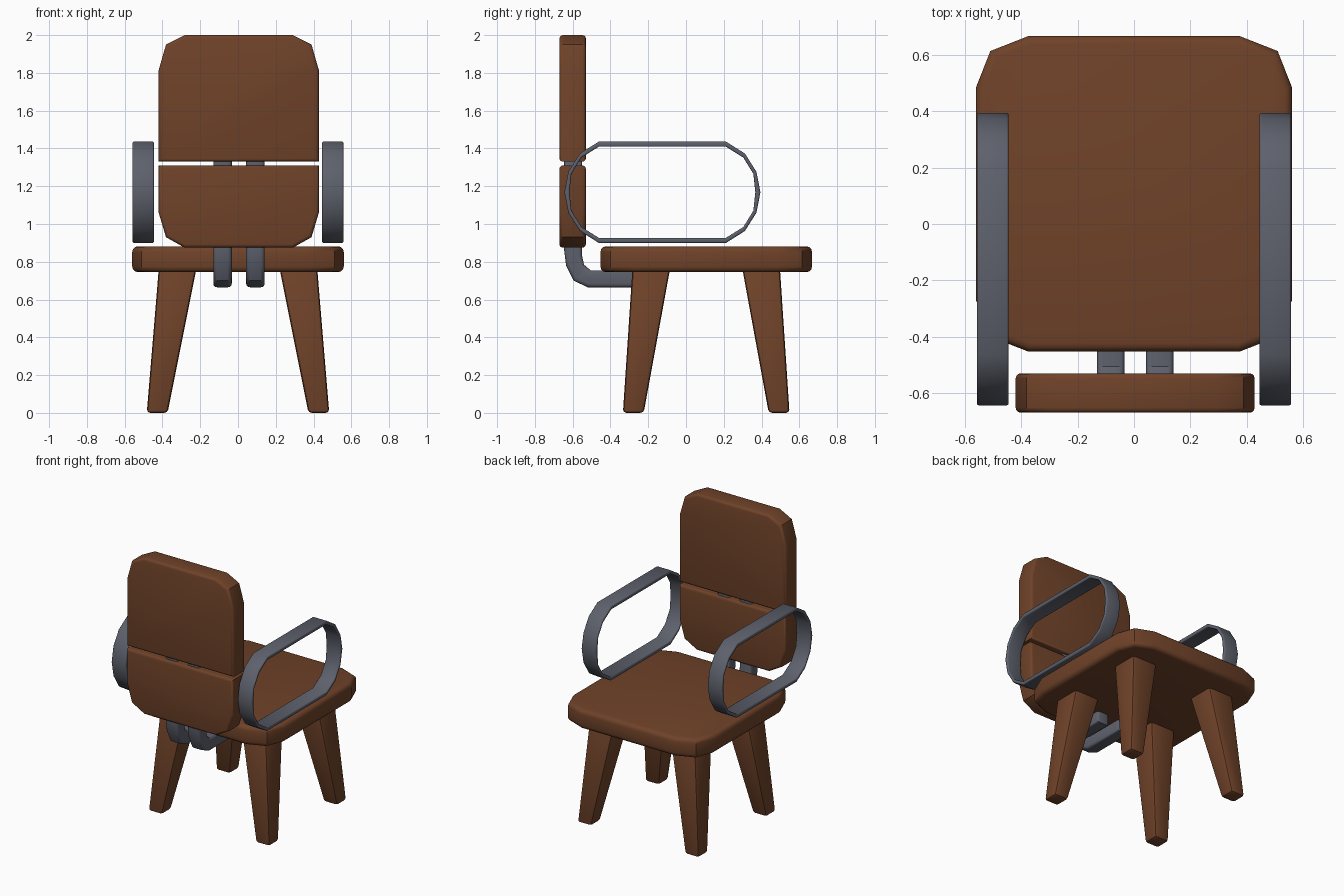
import bpy, bmesh
from mathutils import Vector

if "Cube" in bpy.data.objects:
    bpy.data.objects.remove(bpy.data.objects["Cube"])


def material(name, rgb):
    m = bpy.data.materials.new(name)
    m.diffuse_color = (*rgb, 1)
    m.use_nodes = True
    m.node_tree.nodes["Principled BSDF"].inputs["Base Color"].default_value = m.diffuse_color
    return m


WOOD = material("wood", (0.16, 0.055, 0.022))
METAL = material("metal", (0.11, 0.12, 0.15))


def finish(bm, name, mat):
    bmesh.ops.recalc_face_normals(bm, faces=bm.faces)
    me = bpy.data.meshes.new(name)
    bm.to_mesh(me)
    bm.free()
    ob = bpy.data.objects.new(name, me)
    bpy.context.collection.objects.link(ob)
    me.materials.append(mat)
    bpy.ops.object.select_all(action='DESELECT')
    ob.select_set(True)
    bpy.context.view_layer.objects.active = ob
    bpy.ops.object.shade_smooth_by_angle(angle=0.6)
    return ob


def extrude(name, mat, outline, axis, lo, hi, bevel, hole=None):
    """Extrude a 2D outline along an axis and round the rims of both caps."""
    bm = bmesh.new()

    def loop(pts, d):
        out = []
        for p in pts:
            c = list(p)
            c.insert(axis, d)
            out.append(bm.verts.new(c))
        return out

    def strip(a, b):
        n = len(a)
        for i in range(n):
            j = (i + 1) % n
            bm.faces.new((a[i], a[j], b[j], b[i]))

    a, b = loop(outline, lo), loop(outline, hi)
    strip(a, b)
    if hole:
        c, d = loop(hole, lo), loop(hole, hi)
        strip(c, d)
        strip(a, c)
        strip(b, d)
    else:
        bm.faces.new(a)
        bm.faces.new(b)
    bmesh.ops.recalc_face_normals(bm, faces=bm.faces)
    rims = [e for e in bm.edges
            if sum(abs(f.normal[axis]) > 0.9 for f in e.link_faces) == 1]
    bmesh.ops.bevel(bm, geom=rims, offset=bevel, segments=3, profile=0.5,
                    affect='EDGES')
    return finish(bm, name, mat)


# seat: rounded square slab
q = [(0.56, 0.38), (0.51, 0.507), (0.375, 0.56)]
ring = (q + [(-x, y) for x, y in reversed(q)]
        + [(-x, -y) for x, y in q] + [(x, -y) for x, y in reversed(q)])
extrude("seat", WOOD, [(x, y + 0.107) for x, y in ring], 2, 0.745, 0.882, 0.03)

# backrest: two panels, rounded at the outer ends
CX = 0.004


def panel(name, flat, pts):
    right = [(0.424, flat)] + pts
    outline = right + [(-x, z) for x, z in reversed(right)]
    extrude(name, WOOD, [(x + CX, z) for x, z in outline], 1, -0.67, -0.53, 0.018)


panel("upper_backrest", 1.33, [(0.424, 1.815), (0.385, 1.95), (0.287, 2.0)])
panel("lower_backrest", 1.31, [(0.424, 1.06), (0.385, 0.93), (0.287, 0.875)])

# armrests: flat metal loops
half = [(0.337, 0.268), (0.437, 0.205), (0.498, 0.108)]


def stadium(t):
    right = ([(x - t * 0.3 * (i > 0) - t * 0.3 * (i > 1), z - t * (1, .8, .4)[i])
              for i, (x, z) in enumerate(half)] + [(0.519 - t, 0)])
    right += [(x, -z) for x, z in reversed(right[:-1])]
    full = right + [(-x, -z) for x, z in right]
    return [(y - 0.125, z + 1.168) for y, z in full]


for side, lo in (("left", -0.558), ("right", 0.445)):
    extrude(side + "_armrest", METAL, stadium(0), 0, lo, lo + 0.113, 0.008,
            hole=stadium(0.027))

# bent brackets joining seat and backrest
bend = [(-0.645, 1.45), (-0.645, 0.86), (-0.635, 0.78), (-0.595, 0.70),
        (-0.52, 0.665), (-0.2, 0.665), (-0.2, 0.755), (-0.505, 0.755),
        (-0.54, 0.785), (-0.55, 0.83), (-0.55, 1.45)]
for side, c in (("left", -0.082), ("right", 0.092)):
    extrude(side + "_bracket", METAL, bend, 0, c - 0.049, c + 0.049, 0.02)

# splayed tapered legs
for ny, sy in (("front", -1), ("rear", 1)):
    for nx, sx in (("left", -1), ("right", 1)):
        bm = bmesh.new()
        bmesh.ops.create_cube(bm, size=2)
        for v in bm.verts:
            top = v.co.z > 0
            h, px, py = (0.1, 0.319, 0.290) if top else (0.055, 0.428, 0.386)
            v.co = Vector((sx * px + v.co.x * h, 0.107 + sy * py + v.co.y * h,
                           0.77 if top else 0.0))
        bmesh.ops.bevel(bm, geom=bm.edges[:], offset=0.018, segments=2,
                        profile=0.5, affect='EDGES')
        finish(bm, f"{ny}_{nx}_leg", WOOD)
